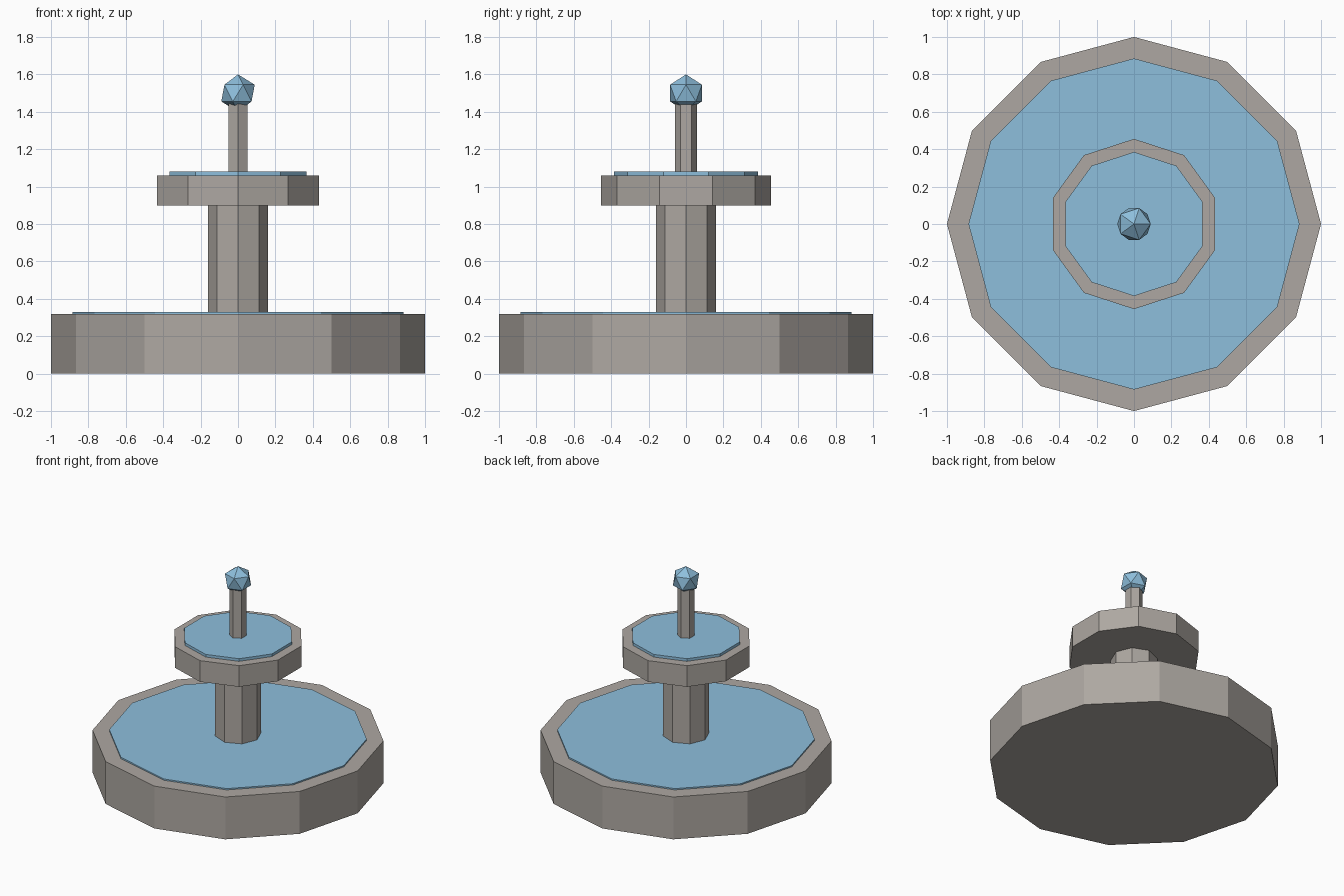
import bpy

if "Cube" in bpy.data.objects:
    bpy.data.objects.remove(bpy.data.objects["Cube"])

water_mat = bpy.data.materials.new("water_blue")
water_mat.diffuse_color = (0.27, 0.52, 0.72, 1)
water_mat.use_nodes = True
water_mat.node_tree.nodes["Principled BSDF"].inputs["Base Color"].default_value = water_mat.diffuse_color
stone_mat = bpy.data.materials.new("warm_stone")
stone_mat.diffuse_color = (0.42, 0.39, 0.36, 1)
stone_mat.use_nodes = True
stone_mat.node_tree.nodes["Principled BSDF"].inputs["Base Color"].default_value = stone_mat.diffuse_color


def prism(name, sides, radius, z0, z1, mat):
    bpy.ops.mesh.primitive_cylinder_add(
        vertices=sides, radius=radius, depth=z1 - z0, location=(0, 0, (z0 + z1) / 2))
    ob = bpy.context.object
    ob.name = name
    ob.data.materials.append(mat)


# Lower basin with its pool
prism("lower_basin", 12, 1.0, 0, 0.32, stone_mat)
prism("lower_water", 12, 0.885, 0.29, 0.33, water_mat)

# Column and upper bowl
prism("column", 8, 0.16, 0.32, 0.90, stone_mat)
prism("upper_bowl", 10, 0.455, 0.90, 1.06, stone_mat)
prism("upper_water", 10, 0.385, 1.04, 1.08, water_mat)

# Spout with a faceted water drop on top
prism("spout", 6, 0.06, 1.06, 1.45, stone_mat)
bpy.ops.mesh.primitive_ico_sphere_add(subdivisions=1, radius=0.1, location=(0, 0, 1.5))
drop = bpy.context.object
drop.name = "water_drop"
drop.data.materials.append(water_mat)
